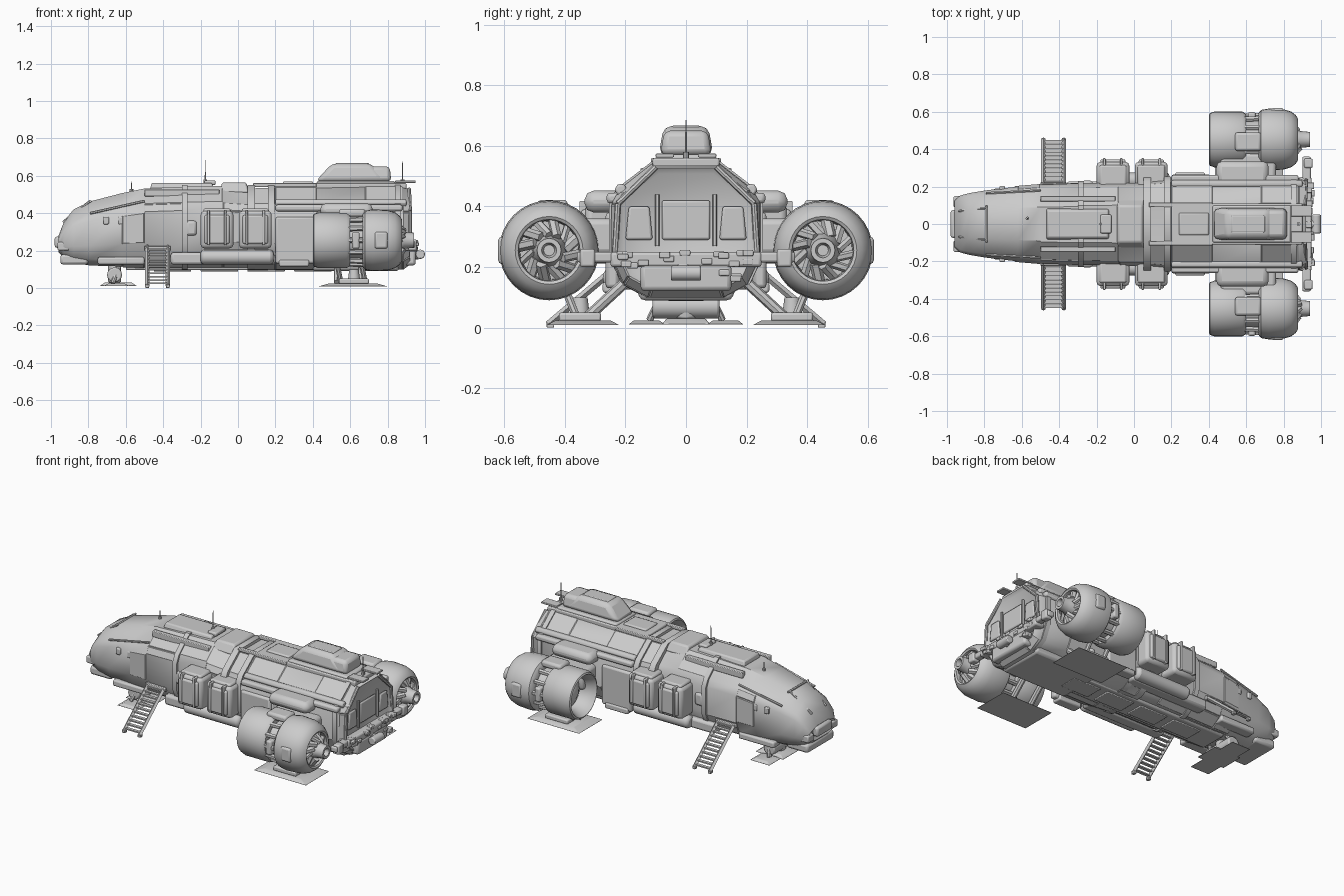
import bpy, bmesh, math, random
from mathutils import Vector, Matrix

if "Cube" in bpy.data.objects:
    bpy.data.objects.remove(bpy.data.objects["Cube"])
random.seed(4)

grey = bpy.data.materials.new("hull grey")
grey.use_nodes = True
grey.diffuse_color = (.6, .6, .6, 1)
grey.node_tree.nodes["Principled BSDF"].inputs["Base Color"].default_value = grey.diffuse_color


def finish(name, bm, bevel=0):
    bmesh.ops.recalc_face_normals(bm, faces=bm.faces)
    mesh = bpy.data.meshes.new(name)
    bm.to_mesh(mesh)
    bm.free()
    mesh.materials.append(grey)
    ob = bpy.data.objects.new(name, mesh)
    bpy.context.collection.objects.link(ob)
    if bevel:
        mod = ob.modifiers.new("soft edges", "BEVEL")
        mod.width, mod.segments, mod.limit_method = bevel, 2, "ANGLE"
    bpy.ops.object.select_all(action="DESELECT")
    ob.select_set(True)
    bpy.context.view_layer.objects.active = ob
    bpy.ops.object.shade_smooth_by_angle(angle=math.radians(40))
    return ob


def box(name, x, y, z, bevel=.008, top=(1, 1)):
    """Box from (low, high) ranges; the top face may be narrowed."""
    bm = bmesh.new()
    bmesh.ops.create_cube(bm, size=1)
    for v in bm.verts:
        if v.co.z > 0:
            v.co.x *= top[0]
            v.co.y *= top[1]
        v.co = [sum(r) / 2 + c * (r[1] - r[0]) for r, c in zip((x, y, z), v.co)]
    return finish(name, bm, bevel)


def side_box(name, x, y, z, **kw):
    for side, s in (("left", 1), ("right", -1)):
        box(f"{name}_{side}", x, sorted((s * y[0], s * y[1])), z, **kw)


def rod(name, p, q, r, r2=None, n=12, bevel=0):
    p, q = Vector(p), Vector(q)
    bm = bmesh.new()
    turn = (q - p).to_track_quat("Z", "Y").to_matrix().to_4x4()
    bmesh.ops.create_cone(bm, cap_ends=True, segments=n, radius1=r, radius2=r if r2 is None else r2,
                          depth=(q - p).length, matrix=Matrix.Translation((p + q) / 2) @ turn)
    return finish(name, bm, bevel)


def side_rod(name, p, q, r, **kw):
    for side, s in (("left", 1), ("right", -1)):
        rod(f"{name}_{side}", (p[0], s * p[1], p[2]), (q[0], s * q[1], q[2]), r, **kw)


def lathe(name, profile, y, z, n=32):
    """Turn a closed (x, radius) profile about a fore-aft axis."""
    bm = bmesh.new()
    rings = [[bm.verts.new((x, y + r * math.cos(a), z + r * math.sin(a)))
              for a in (math.tau * i / n for i in range(n))] for x, r in profile]
    for a, b in zip(rings, rings[1:]):
        for i in range(n):
            bm.faces.new((a[i], a[i - 1], b[i - 1], b[i]))
    bm.faces.new(rings[0])
    bm.faces.new(rings[-1])
    return finish(name, bm)


SECTION = [(.5, 0), (.83, .1), (1, .3), (1, .68), (.9, .78), (.43, .98)]
RING = SECTION + [(-y, z) for y, z in reversed(SECTION)]


def loft(name, stations, plated=0, grow=0):
    """Hull from (x, half width, bottom, top) stations; a share of its faces is plated."""
    bm = bmesh.new()
    rings = [[bm.verts.new((x, y * (w + grow), lo - grow + z * (hi - lo + 2 * grow))) for y, z in RING]
             for x, w, lo, hi in stations]
    n = len(RING)
    skin = [bm.faces.new((a[i], a[i - 1], b[i - 1], b[i])) for a, b in zip(rings, rings[1:]) for i in range(n)]
    ends = [bm.faces.new(rings[0]), bm.faces.new(rings[-1])]
    bmesh.ops.recalc_face_normals(bm, faces=bm.faces)
    if plated:
        plates = [f for f in skin if f.calc_center_median().x > -.6 and random.random() < plated]
        bmesh.ops.inset_individual(bm, faces=plates, thickness=.006, depth=.004)
        bmesh.ops.inset_individual(bm, faces=ends, thickness=.02, depth=-.015)
    return finish(name, bm)


# Hull: forward body, wider rear body and hoops around them
front = [(-.96, .125, .19, .28), (-.93, .152, .16, .36), (-.88, .165, .135, .425), (-.79, .18, .12, .47),
         (-.62, .2, .115, .515), (-.5, .21, .11, .54), (-.28, .218, .11, .55), (-.08, .22, .11, .555),
         (.1, .22, .11, .54)]
rear = [(.06, .235, .105, .54), (.2, .248, .1, .545), (.42, .25, .1, .545), (.68, .25, .1, .55),
        (.88, .245, .1, .55), (.92, .225, .13, .535)]
loft("forward_hull", front, .35)
loft("rear_hull", rear, .35)
for i, (x, width) in enumerate([(-.3, .03), (.05, .04), (.16, .035), (.84, .03)]):
    w = .22 if x < 0 else .245
    loft(f"hull_hoop_{i}", [(x, w, .11, .55), (x + width, w, .11, .55)], grow=.01)

# Nose: chin block, bumper, lamps and window frames
box("nose_block", (-.98, -.92), (-.075, .075), (.215, .275), .012)
box("chin_tray", (-.95, -.8), (-.135, .135), (.125, .18), .015)
side_box("nose_lamp", (-.965, -.9), (.09, .15), (.2, .245))
side_rod("windscreen_frame", (-.935, .07, .352), (-.79, .085, .465), .007, n=6)
rod("windscreen_bar", (-.79, -.1, .463), (-.79, .1, .463), .007, n=6)
side_rod("brow_rail", (-.79, .165, .4), (-.5, .18, .465), .007, n=6)
for i, x in enumerate((-.72, -.64, -.2)):
    side_box(f"side_window_{i}", (x, x + .03), (.18, .226 if x > -.3 else .203), (.34, .38), bevel=.006)
side_box("round_hatch", (-.28, -.22), (.2, .232), (.28, .36), bevel=.015)

# Roof plating and equipment
box("roof_spine", (-.47, -.13), (-.085, .085), (.53, .562), .008, (.95, .85))
box("roof_hump", (-.1, .06), (-.13, .13), (.51, .565), .01, (.8, .75))
box("roof_hatch", (-.18, -.12), (-.05, .05), (.55, .575))
box("rear_roof_plate", (.2, .9), (-.11, .11), (.53, .56), .006)
side_box("roof_rail", (.08, .42), (.09, .115), (.54, .56), bevel=.004)
side_box("roof_strip", (-.5, -.1), (.12, .15), (.49, .527), bevel=.004)
box("roof_step", (.24, .4), (-.06, .06), (.55, .57))

# Dorsal turret
box("turret_base", (.42, .84), (-.1, .1), (.548, .572), .01)
box("turret_shell", (.415, .8), (-.09, .09), (.57, .665), .025, (.55, .82))
box("turret_rear", (.64, .82), (-.085, .085), (.57, .65), .02, (.9, .85))
box("turret_ridge", (.52, .7), (-.045, .045), (.65, .668), .006)

# Long shoulder fairings
side_box("shoulder_shelf", (.2, .88), (.17, .262), (.41, .445), bevel=.012)
side_rod("shoulder_pipe", (.2, .215, .455), (.9, .215, .455), .02, bevel=.008)
side_box("lower_side_panel", (.2, .41), (.22, .265), (.13, .38), bevel=.012)
side_box("panel_sill", (.22, .38), (.21, .275), (.115, .15))
side_box("side_keel", (-.75, -.5), (.12, .19), (.125, .165), bevel=.01)
side_box("mid_skirt", (-.36, .2), (.15, .228), (.125, .19), bevel=.015)

# Paired cargo pods each side, with tanks below
for i, x in enumerate((-.2, .005)):
    side_box(f"cargo_pod_{i}", (x, x + .175), (.2, .332), (.212, .412), bevel=.02)
    side_box(f"pod_cap_{i}", (x + .02, x + .155), (.24, .346), (.235, .39), bevel=.01)
    side_box(f"pod_roof_{i}", (x + .015, x + .16), (.2, .315), (.4, .425), bevel=.01)
    for k, dx in enumerate((.035, .125)):
        side_box(f"pod_strap_{i}_{k}", (x + dx, x + dx + .014), (.2, .352), (.23, .418), bevel=.004)
side_rod("pod_tank", (-.2, .235, .165), (.19, .235, .165), .04, n=16, bevel=.018)

# Engine nacelles, with machinery packed in the exhaust
for side, s in (("left", 1), ("right", -1)):
    y, z = s * .452, .255
    c = Vector((0, y, z))
    lathe(f"nacelle_front_{side}", [(.55, .1), (.46, .1), (.42, .118), (.4, .13), (.405, .14), (.43, .149),
                                    (.58, .149), (.6, .135), (.6, .1)], y, z)
    lathe(f"nacelle_core_{side}", [(.46, .03), (.5, .1), (.76, .115), (.8, .1)], y, z, 20)
    lathe(f"nacelle_rear_{side}", [(.77, .095), (.84, .098), (.87, .102), (.876, .112), (.865, .13), (.84, .149),
                                   (.8, .161), (.72, .165), (.68, .158), (.665, .14), (.665, .1)], y, z)
    lathe(f"nozzle_{side}", [(.78, .06), (.86, .058), (.89, .045), (.94, .04), (.94, .025), (.91, .018)], y, z, 16)
    for k in range(12):
        a = math.tau * k / 12
        d = Vector((0, math.cos(a), math.sin(a)))
        e = Vector((0, math.cos(a + .4), math.sin(a + .4)))
        back = Vector((random.uniform(.85, .89), 0, 0))
        rod(f"exhaust_pipe_{side}_{k}", c + d * .05 + back, c + e * .1 + Vector((.84, 0, 0)),
            random.uniform(.012, .02), n=6)
        rod(f"neck_strut_{side}_{k}", c + d * .125 + Vector((.58, 0, 0)), c + d * .13 + Vector((.69, 0, 0)), .015, n=6)
side_box("nacelle_crown", (.54, .68), (.39, .49), (.38, .422), bevel=.014)
side_box("nacelle_clamp", (.61, .65), (.4, .598), (.21, .3), bevel=.01)
side_box("nacelle_side_plate", (.73, .8), (.585, .62), (.21, .3), bevel=.012)
side_box("nacelle_pylon", (.46, .76), (.2, .38), (.24, .36), bevel=.02)
side_box("shoulder_tank", (.44, .72), (.2, .335), (.38, .452), bevel=.03)

# Stern: framed bulkhead, tow beam and machinery
box("stern_window", (.905, .92), (-.08, .08), (.29, .42), .012)
side_box("stern_side_window", (.905, .92), (.11, .2), (.29, .4), bevel=.012, top=(1, .75))
side_rod("stern_post", (.92, .235, .24), (.92, .225, .41), .01, n=8)
side_rod("stern_rib", (.92, .225, .41), (.915, .1, .53), .01, n=8)
side_rod("stern_bar", (.915, .095, .27), (.915, .095, .44), .008, n=6)
box("stern_beam", (.88, .95), (-.25, .25), (.2, .25), .01)
side_box("outrigger", (.9, .945), (.22, .36), (.215, .25), bevel=.008)
side_box("outrigger_pad", (.91, .955), (.3, .35), (.2, .26), bevel=.008)
box("stern_lower_block", (.86, .95), (-.15, .15), (.12, .21), .015)
rod("tow_neck", (.93, 0, .18), (.985, 0, .18), .022)
rod("tow_drum", (.975, -.05, .18), (.975, .05, .18), .025, n=16, bevel=.006)
for i in range(20):
    y, z = random.uniform(-.23, .2), random.uniform(.14, .24)
    box(f"stern_fitting_{i}", (.92, random.uniform(.95, .97)), (y, y + .035), (z, z + .02), .004)
side_box("stern_fin", (.84, .95), (.04, .1), (.562, .574), bevel=.003)

# Belly keel and lower plates
box("belly_keel", (-.6, .8), (-.09, .09), (.095, .13), .01)
box("belly_rear_block", (.4, .86), (-.15, .15), (.09, .15), .015, (1, 1.15))
for i, x in enumerate((-.45, -.2, .05, .3)):
    box(f"belly_plate_{i}", (x, x + .2), (-.06, .06), (.088, .1), .004)

# Nose landing gear
rod("nose_gear_leg", (-.66, 0, .03), (-.66, 0, .14), .035, bevel=.006)
rod("nose_gear_axle", (-.66, -.11, .07), (-.66, .11, .07), .04, n=16, bevel=.008)
box("nose_gear_foot", (-.74, -.54), (-.08, .08), (.01, .03), .005, (.7, .8))
side_box("nose_gear_pad", (-.72, -.58), (.07, .19), (.01, .024), bevel=.004, top=(.6, .7))
side_rod("nose_gear_brace", (-.67, .12, .025), (-.63, .07, .13), .012, n=8)

# Main landing gear under the nacelles
for i, x in enumerate((.53, .66)):
    side_rod(f"main_gear_leg_{i}", (x, .2, .15), (x, .33, .03), .018, n=8)
    side_rod(f"main_gear_brace_{i}", (x, .4, .13), (x + .02, .36, .03), .014, n=8)
side_rod("main_gear_hub", (.62, .35, .02), (.62, .35, .1), .035, r2=.025)
side_box("main_gear_foot", (.43, .8), (.22, .46), (.008, .024), bevel=.004, top=(.7, .75))
side_box("main_gear_block", (.54, .7), (.28, .42), (.02, .05), bevel=.008)

# Boarding stairs and their doorways
for side, s in (("left", 1), ("right", -1)):
    for x in (-.485, -.375):
        rod(f"stair_rail_{side}", (x, s * .2, .225), (x, s * .455, .01), .012, n=4)
        box(f"stair_foot_{side}", (x - .01, x + .01), sorted((s * .435, s * .46)), (0, .02), .003)
    for k in range(11):
        t = (k + .5) / 11
        y, z = s * (.21 + .24 * t), .215 - .2 * t
        box(f"stair_step_{side}_{k}", (-.48, -.38), (y - .01, y + .01), (z - .004, z + .004), 0)
side_box("doorway_sill", (-.5, -.36), (.17, .222), (.2, .225), bevel=.004)

# Antennas
for name, x, y, lo, hi in (("nose", -.57, .03, .5, .57), ("middle", -.175, 0, .55, .685), ("stern", .88, 0, .55, .675)):
    rod(f"{name}_antenna", (x, y, lo), (x, y, hi), .004, r2=.002, n=6)
    rod(f"{name}_antenna_base", (x, y, lo), (x, y, lo + .03), .01, n=8)
